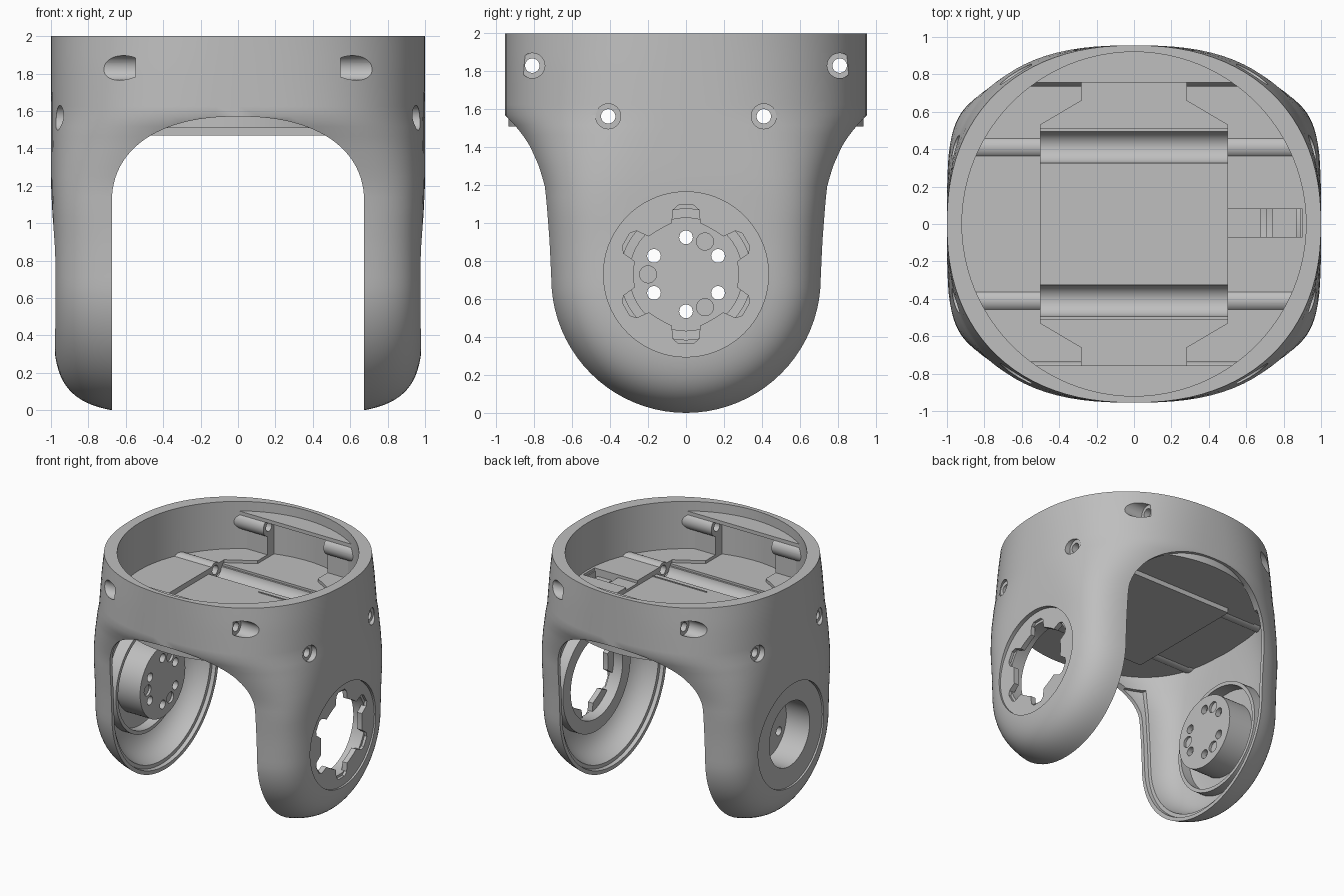
import bpy, bmesh
from math import sin, cos, pi, copysign, asin, acos

if "Cube" in bpy.data.objects:
    bpy.data.objects.remove(bpy.data.objects["Cube"])

grey = bpy.data.materials.new("plain grey")
grey.use_nodes = True
grey.diffuse_color = (0.52, 0.52, 0.52, 1)
grey.node_tree.nodes["Principled BSDF"].inputs["Base Color"].default_value = (0.52, 0.52, 0.52, 1)

HUB = 0.73      # height of the round joints on the legs
DOME = 0.71     # centre height of the rounded leg ends


def add(name, bm):
    bmesh.ops.remove_doubles(bm, verts=bm.verts, dist=1e-5)
    bmesh.ops.recalc_face_normals(bm, faces=bm.faces)
    mesh = bpy.data.meshes.new(name)
    bm.to_mesh(mesh)
    bm.free()
    mesh.materials.append(grey)
    ob = bpy.data.objects.new(name, mesh)
    bpy.context.scene.collection.objects.link(ob)
    return ob


def prism(name, pts, axis, lo, hi):
    """Extrude a flat outline along one axis."""
    bm = bmesh.new()
    place = {"x": lambda p, d: (d, p[0], p[1]),
             "y": lambda p, d: (p[0], d, p[1]),
             "z": lambda p, d: (p[0], p[1], d)}[axis]
    ends = [[bm.verts.new(place(p, d)) for p in pts] for d in (lo, hi)]
    n = len(pts)
    for ring in ends:
        bm.faces.new(ring)
    for i in range(n):
        j = (i + 1) % n
        bm.faces.new((ends[0][i], ends[0][j], ends[1][j], ends[1][i]))
    return add(name, bm)


def arc(r, start, end, n=24):
    return [(r * cos(start + (end - start) * i / n), r * sin(start + (end - start) * i / n))
            for i in range(n + 1)]


def disc(u, v, r, n=48):
    return [(u + x, v + y) for x, y in arc(r, 0, 2 * pi, n)[:-1]]


def rect(u0, u1, v0, v1):
    return [(u0, v0), (u1, v0), (u1, v1), (u0, v1)]


def cut(ob, tool, op="DIFFERENCE", keep=False):
    mod = ob.modifiers.new("cut", "BOOLEAN")
    mod.operation, mod.object, mod.solver = op, tool, "EXACT"
    bpy.context.view_layer.objects.active = ob
    bpy.ops.object.modifier_apply(modifier=mod.name)
    if not keep:
        bpy.data.objects.remove(tool)


# Body sections: height, half width, half depth, squareness
KEYS = [(2.0, 1.0, .955, 2.25), (1.83, 1.0, .955, 2.4), (1.57, 1.0, .955, 2.58),
        (1.43, 1.0, .872, 3.2), (1.3, 1.0, .813, 3.9), (1.2, .999, .775, 4.5),
        (1.08, .995, .757, 4.9), (.9, .99, .742, 5.0), (DOME, .99, .733, 5.0)]


def section(z):
    for hi, lo in zip(KEYS, KEYS[1:]):
        if z >= lo[0] - 1e-6:
            t = (z - lo[0]) / (hi[0] - lo[0])
            return [l + (h - l) * t for h, l in zip(hi[1:], lo[1:])]


def body(name, da, db, top, n=96):
    """Stacked rounded sections, ending in a dome swept about the hub axis."""
    def pt(z, i):
        a, b, e = section(z)
        c, s = cos(2 * pi * i / n), sin(2 * pi * i / n)
        return (copysign(abs(c) ** (2 / e), c) * (a - da),
                copysign(abs(s) ** (2 / e), s) * (b - db))
    bm = bmesh.new()

    def skin(rows, closed):
        vs = [[bm.verts.new(p) for p in row] for row in rows]
        m = len(vs[0])
        for r0, r1 in zip(vs, vs[1:]):
            for i in range(m if closed else m - 1):
                j = (i + 1) % m
                bm.faces.new((r0[i], r0[j], r1[j], r1[i]))
        return vs
    steps = 24
    heights = [top + (DOME - top) * k / steps for k in range(steps + 1)]
    rows = skin([[(*pt(z, i), z) for i in range(n)] for z in heights], True)
    bm.faces.new(rows[0])
    half = [pt(DOME, i) for i in range(n // 2 + 1)]
    skin([[(x, y * cos(pi * k / 40), DOME - y * sin(pi * k / 40)) for x, y in half]
          for k in range(41)], False)
    return add(name, bm)


# Shell: hollow body, round bore above the floor, arch between the legs
shell = body("fork_shell", 0, 0, 2.0)
cut(shell, body("cavity", .07, .05, 1.52))
cut(shell, prism("bore", disc(0, 0, .92, 96), "z", 1.5, 2.2))
curve = [(.675 * copysign(abs(cos(t)) ** .87, cos(t)), 1.1 + .47 * sin(t) ** .87)
         for t in [pi * k / 48 for k in range(49)]]
cut(shell, prism("arch", [(.675, -.3)] + curve + [(-.675, -.3)], "y", -1.3, 1.3))
lip = body("lip_step", .03, .028, 1.4)
cut(lip, prism("lip_limit", rect(-2, 2, -1, 3), "x", -.705, .705), "INTERSECT")
cut(shell, lip)
for s in (-1, 1):
    cut(shell, prism("face_recess", disc(0, HUB, .435, 72), "x", *sorted((s * .962, s * 1.2))))
cut(shell, prism("hub_hole", disc(0, HUB, .268, 64), "x", -1.2, -.8))

# Six-lobed opening in the left leg
star = []
for k in range(6):
    a = pi / 2 + k * pi / 3
    for r, w in ((.25, -.115), (.27, -.075), (.34, -.068), (.365, -.04),
                 (.365, .04), (.34, .068), (.27, .075), (.25, .115)):
        star.append((r * cos(a) - w * sin(a), HUB + r * sin(a) + w * cos(a)))
cut(shell, prism("star", star, "x", .7, 1.2))

# Low rings inside the legs around both joints
for name, lo, hi, inner in (("left_hub_ring", .83, .94, .345), ("right_hub_ring", -.94, -.82, .42)):
    ring = prism(name, disc(0, HUB, .45, 72), "x", lo, hi)
    cut(ring, prism("ring_bore", disc(0, HUB, inner, 72), "x", -1.2, 1.2))

# Cup with bolt holes in the right leg
drum = prism("hub_drum", disc(0, HUB, .3, 72), "x", -.96, -.70)
cut(drum, prism("cup", disc(0, HUB, .268, 64), "x", -1.2, -.745))
for k in range(6):
    a = pi / 2 + k * pi / 3
    cut(drum, prism("bolt", disc(.195 * cos(a), HUB + .195 * sin(a), .036, 24), "x", -1.2, -.5))
for k in range(3):
    a = pi / 3 + k * 2 * pi / 3
    cut(drum, prism("pin", disc(.2 * cos(a), HUB + .2 * sin(a), .045, 24), "x", -.72, -.5))
floor_parts, wall_parts = [], []

# Raised side floors, each with a stepped inner edge
edge = acos(.28 / .93)
outline = arc(.93, -edge, edge, 48) + [(.28, .66), (.5, .53), (.5, -.53), (.28, -.66)]
for s, side in ((1, "left"), (-1, "right")):
    floor_parts.append(prism(side + "_floor", [(s * x, y) for x, y in outline], "z", 1.515, 1.603))

# Cable slot in the left floor
cut(floor_parts[0], prism("slot_step", rect(.4, .9, -.07, .08), "z", 1.58, 1.8))
cut(floor_parts[0], prism("slot", rect(.68, .89, -.07, .08), "z", 1.3, 1.8))
prism("cable_bar", rect(.74, .87, -.08, .09), "z", 1.5, 1.54)

# Lower middle floor with two round channels, closed to the front and back walls
middle = prism("middle_floor", rect(-.5, .5, -.52, .52), "z", 1.47, 1.56)
apron = arc(.935, acos(.5 / .935), pi - acos(.5 / .935)) + [(-.5, .51), (.5, .51)]
for s, end in ((-1, "front"), (1, "back")):
    cut(middle, prism("channel", disc(s * .41, 1.57, .085), "x", -.6, .6))
    prism(end + "_floor", [(x, s * y) for x, y in apron], "z", 1.51, 1.578)
    prism("floor_rib", rect(0, .5, s * .275 - .004, s * .275 + .004), "z", 1.55, 1.567)

# Thin shelves across the front and back of the bore, on corner blocks
chord = asin(.757 / .925)
block = arc(.925, asin(.79 / .925), acos(.28 / .925), 12) + [(.28, .79)]
for s, end in ((-1, "front"), (1, "back")):
    prism(end + "_shelf", [(x, s * y) for x, y in arc(.925, chord, pi - chord)], "z", 1.89, 1.92)
    for sx in (-1, 1):
        wall_parts.append(prism(end + "_corner_block", [(sx * x, s * y) for x, y in block],
                                "z", 1.53, 1.9))

# Screw tubes
for sx in (-1, 1):
    for sy in (-1, 1):
        tube = prism("upper_screw_tube", disc(sy * .81, 1.83, .075, 32), "x",
                     *sorted((sx * .28, sx * .57)))
        cut(tube, prism("tube_limit", disc(0, 0, .928, 96), "z", 1, 3), "INTERSECT")
        wall_parts.append(tube)
        floor_parts.append(prism("lower_screw_tube", disc(sy * .41, 1.563, .062, 32), "x",
                                 *sorted((sx * .5, sx * .935))))

# Screw holes with wider seats on the outside
for y, z, seat, parts in ((.81, 1.83, .548, wall_parts), (.41, 1.563, .927, floor_parts)):
    for sy in (-1, 1):
        tool = prism("screw_hole", disc(sy * y, z, .038, 32), "x", -1.3, 1.3)
        for sx in (-1, 1):
            cut(tool, prism("seat", disc(sy * y, z, .066, 32), "x",
                            *sorted((sx * seat, sx * 1.4))), "UNION")
        for part in parts + [shell]:
            cut(part, tool, keep=True)
        bpy.data.objects.remove(tool)

# Smooth shading with crisp edges
for ob in bpy.context.scene.objects:
    if ob.type == "MESH":
        bpy.ops.object.select_all(action="DESELECT")
        ob.select_set(True)
        bpy.context.view_layer.objects.active = ob
        bpy.ops.object.shade_smooth_by_angle(angle=pi / 6)
